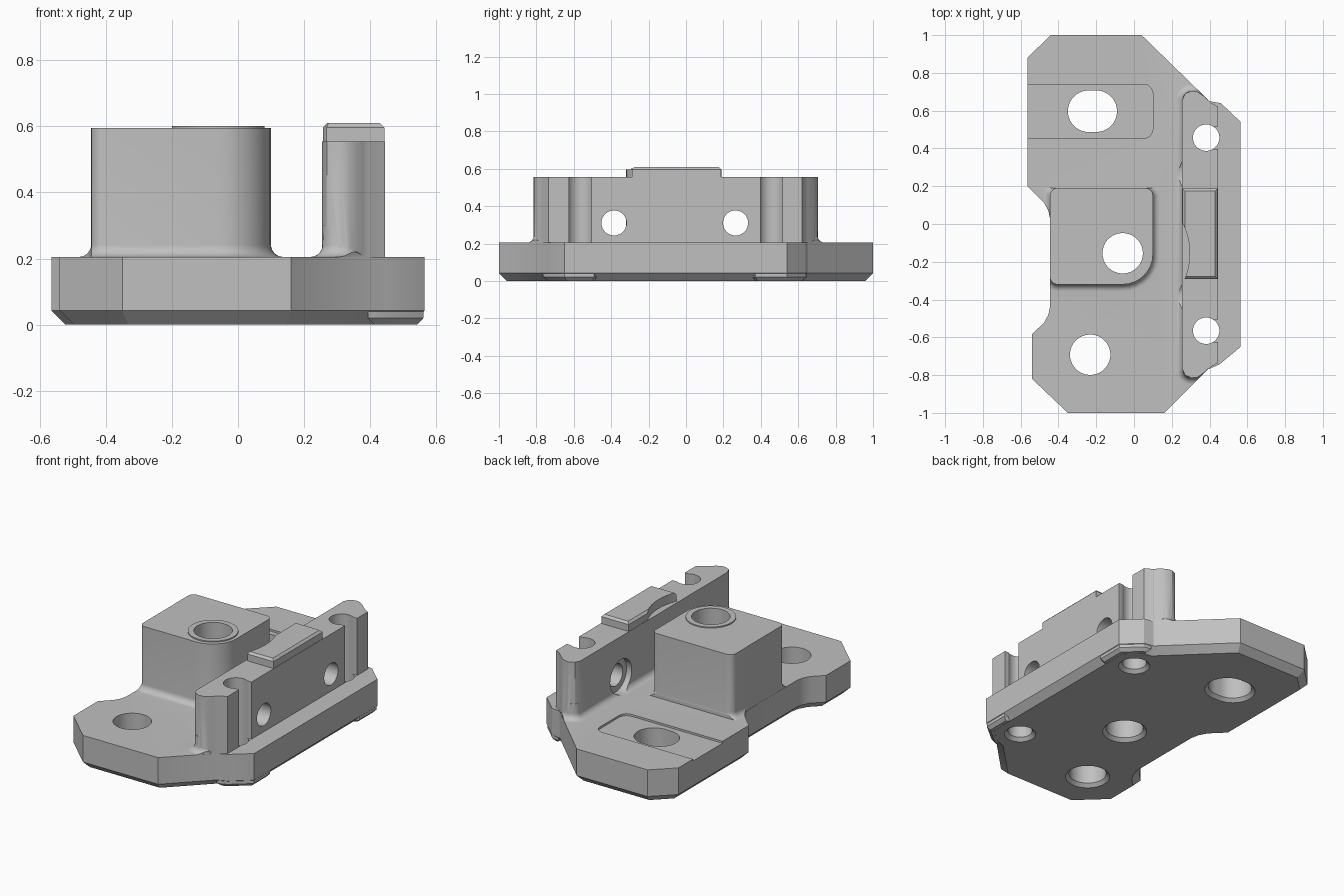
import bpy, bmesh
from math import sin, cos, pi, radians
from mathutils import Vector, Matrix

cube = bpy.data.objects.get("Cube")
if cube:
    bpy.data.objects.remove(cube, do_unlink=True)

grey = bpy.data.materials.new("machined_grey")
grey.use_nodes = True
grey.diffuse_color = (0.53, 0.53, 0.53, 1)
grey.node_tree.nodes["Principled BSDF"].inputs["Base Color"].default_value = (0.53, 0.53, 0.53, 1)


def finish(name, bm):
    bmesh.ops.recalc_face_normals(bm, faces=bm.faces[:])
    mesh = bpy.data.meshes.new(name)
    bm.to_mesh(mesh)
    bm.free()
    mesh.materials.append(grey)
    ob = bpy.data.objects.new(name, mesh)
    bpy.context.collection.objects.link(ob)
    return ob


def offset(points, d):
    """Move a counter-clockwise outline outward by d with mitred corners."""
    out = []
    for i, p in enumerate(points):
        a, p, b = Vector(points[i - 1]), Vector(p), Vector(points[(i + 1) % len(points)])
        e, f = (p - a).normalized(), (b - p).normalized()
        m, n = Vector((e.y, -e.x)), Vector((f.y, -f.x))
        out.append(p + (m + n) * d / (1 + m.dot(n)))
    return out


def loft(name, points, levels):
    """Stack copies of an outline; levels are (offset, height) pairs."""
    bm = bmesh.new()
    rings = [[bm.verts.new((*p, z)) for p in offset(points, d)] for d, z in levels]
    n = len(points)
    for lo, hi in zip(rings, rings[1:]):
        for i in range(n):
            j = (i + 1) % n
            bm.faces.new((lo[i], lo[j], hi[j], hi[i]))
    bm.faces.new(rings[0][::-1])
    bm.faces.new(rings[-1])
    return finish(name, bm)


def rectangle(x0, x1, y0, y1):
    return [(x0, y0), (x1, y0), (x1, y1), (x0, y1)]


def rounded(x0, x1, y0, y1, radii, steps=8):
    """Rounded rectangle; radii run front right, back right, back left, front left."""
    pts = []
    signs = ((1, -1), (1, 1), (-1, 1), (-1, -1))
    for k, ((sx, sy), r) in enumerate(zip(signs, radii)):
        cx = x1 - r if sx > 0 else x0 + r
        cy = y1 - r if sy > 0 else y0 + r
        for s in range(steps + 1):
            a = (k - 1) * pi / 2 + s / steps * pi / 2
            pts.append((cx + r * cos(a), cy + r * sin(a)))
    return pts


def circle(x, y, r, stretch=0, n=48):
    return [(x + r * cos(a) + (stretch if cos(a) > 0 else -stretch), y + r * sin(a))
            for a in ((i + 0.5) * 2 * pi / n for i in range(n))]


def cross_bore(name, y, z, r, x0, x1):
    bm = bmesh.new()
    bmesh.ops.create_cone(bm, cap_ends=True, segments=40, radius1=r, radius2=r, depth=x1 - x0,
                          matrix=Matrix.Translation(((x0 + x1) / 2, y, z)) @ Matrix.Rotation(pi / 2, 4, 'Y'))
    return finish(name, bm)


def boolean(ob, other, op, keep=False):
    other.hide_render = True
    mod = ob.modifiers.new(op.lower(), 'BOOLEAN')
    mod.operation, mod.solver, mod.object = op, 'EXACT', other
    bpy.context.view_layer.objects.active = ob
    bpy.ops.object.modifier_apply(modifier=mod.name)
    if not keep:
        bpy.data.objects.remove(other, do_unlink=True)


TOP, WALL_TOP, R = 0.205, 0.555, 0.037
foot = [(R, 0.1)] + [(R * (1 - sin(t)), TOP + R * (1 - cos(t)))
                     for t in (i * pi / 16 for i in range(9))]

# Base plate with a chamfered underside
outline = [(-0.35, -1), (0.16, -1), (0.39, -0.77), (0.45, -0.745), (0.565, -0.65),
           (0.565, 0.54), (0.46, 0.64), (0.40, 0.65), (0.04, 1), (-0.44, 1),
           (-0.565, 0.88), (-0.565, 0.2), (-0.475, 0.11), (-0.453, 0.07), (-0.445, 0.03),
           (-0.445, -0.44), (-0.453, -0.48), (-0.475, -0.52), (-0.54, -0.585), (-0.54, -0.82)]
body = loft("bracket_body", outline, [(-0.042, 0), (0, 0.042), (0, TOP)])

# Corner lugs with a finer chamfer
lugs = ([(0.39, -0.77), (0.45, -0.745), (0.565, -0.65), (0.565, -0.49), (0.40, -0.38)],
        [(0.40, 0.26), (0.565, 0.37), (0.565, 0.54), (0.46, 0.64), (0.41, 0.648)])
for pts in lugs:
    boolean(body, loft("lug", pts, [(-0.022, 0.0005), (-0.003, 0.02), (-0.003, 0.1)]), 'UNION')

# Raised block with a filleted foot on all sides but the back, and its collar
block = loft("block", rounded(-0.445, 0.10, -0.32, 0.19, (0.16, 0.04, 0.04, 0.04)),
             foot + [(0, 0.595)])
boolean(block, loft("back_trim", rectangle(-0.7, 0.3, 0.1905, 0.4), [(0, 0), (0, 0.7)]), 'DIFFERENCE')
boolean(block, loft("collar", circle(-0.06, -0.155, 0.14), [(0, 0.5), (0, 0.602)]), 'UNION')

# Upright wall with a filleted foot
wall_plan = [(0.305, -0.815), (0.335, -0.812), (0.36, -0.795), (0.41, -0.755), (0.445, -0.735),
             (0.445, 0.62), (0.41, 0.64), (0.36, 0.685), (0.335, 0.70), (0.305, 0.705),
             (0.27, 0.69), (0.255, 0.655), (0.255, -0.765), (0.27, -0.80)]
wall = loft("wall", wall_plan, [(0, 0.1), (0, WALL_TOP)])
flare = loft("wall_foot", rounded(0.256, 0.36, -0.814, 0.704, (0.045,) * 4),
             foot + [(-0.002, 0.3)])
boolean(wall, flare, 'UNION')

# Chamfered pad on the wall, relieved around the collar
pad = loft("pad", rectangle(0.257, 0.443, -0.29, 0.187),
           [(0, 0.5), (0, 0.597), (-0.013, 0.61)])
boolean(pad, loft("pad_relief", circle(-0.06, -0.155, 0.355, n=96),
                  [(0, WALL_TOP - 0.005), (0, 0.7)]), 'DIFFERENCE')
boolean(wall, pad, 'UNION')

# Trim the uprights to the plate edge, then join
trim = loft("trim", outline, [(-0.001, 0.05), (-0.001, 0.8)])
for part in (block, wall):
    boolean(part, trim, 'INTERSECT', keep=True)
    boolean(body, part, 'UNION')
bpy.data.objects.remove(trim, do_unlink=True)

# Cross bores through the wall with counterbores on the inner side
for y in (-0.385, 0.265):
    boolean(body, cross_bore("cross_bore", y, 0.31, 0.067, 0.2, 0.6), 'DIFFERENCE')
    boolean(body, cross_bore("counterbore", y, 0.31, 0.104, 0.15, 0.29), 'DIFFERENCE')

# Shallow pocket around the slot
boolean(body, loft("pocket", rounded(-0.7, 0.10, 0.454, 0.739, (0.05, 0.05, 0.01, 0.01)),
                   [(0, TOP - 0.012), (0, 0.3)]), 'DIFFERENCE')

# Vertical holes with countersunk undersides
holes = [(-0.06, -0.155, 0.107, 0), (-0.232, -0.692, 0.107, 0), (-0.22, 0.597, 0.11, 0.02),
         (0.382, 0.457, 0.07, 0), (0.382, -0.565, 0.07, 0)]
for x, y, r, s in holes:
    cutter = loft("hole", circle(x, y, r, s), [(0.03, -0.01), (0, 0.02), (0, 0.8)])
    boolean(body, cutter, 'DIFFERENCE')

# Open the wall sockets to the outside
for y in (0.457, -0.565):
    socket = loft("socket", rectangle(0.40, 0.5, y - 0.06, y + 0.06), [(0, TOP + 0.0005), (0, 0.7)])
    boolean(body, socket, 'DIFFERENCE')

# Clean up and shade
bm = bmesh.new()
bm.from_mesh(body.data)
bmesh.ops.remove_doubles(bm, verts=bm.verts[:], dist=0.0002)
bm.to_mesh(body.data)
bm.free()
for f in body.data.polygons:
    f.material_index = 0
bpy.ops.object.select_all(action='DESELECT')
body.select_set(True)
bpy.context.view_layer.objects.active = body
bpy.ops.object.shade_smooth_by_angle(angle=radians(30))
